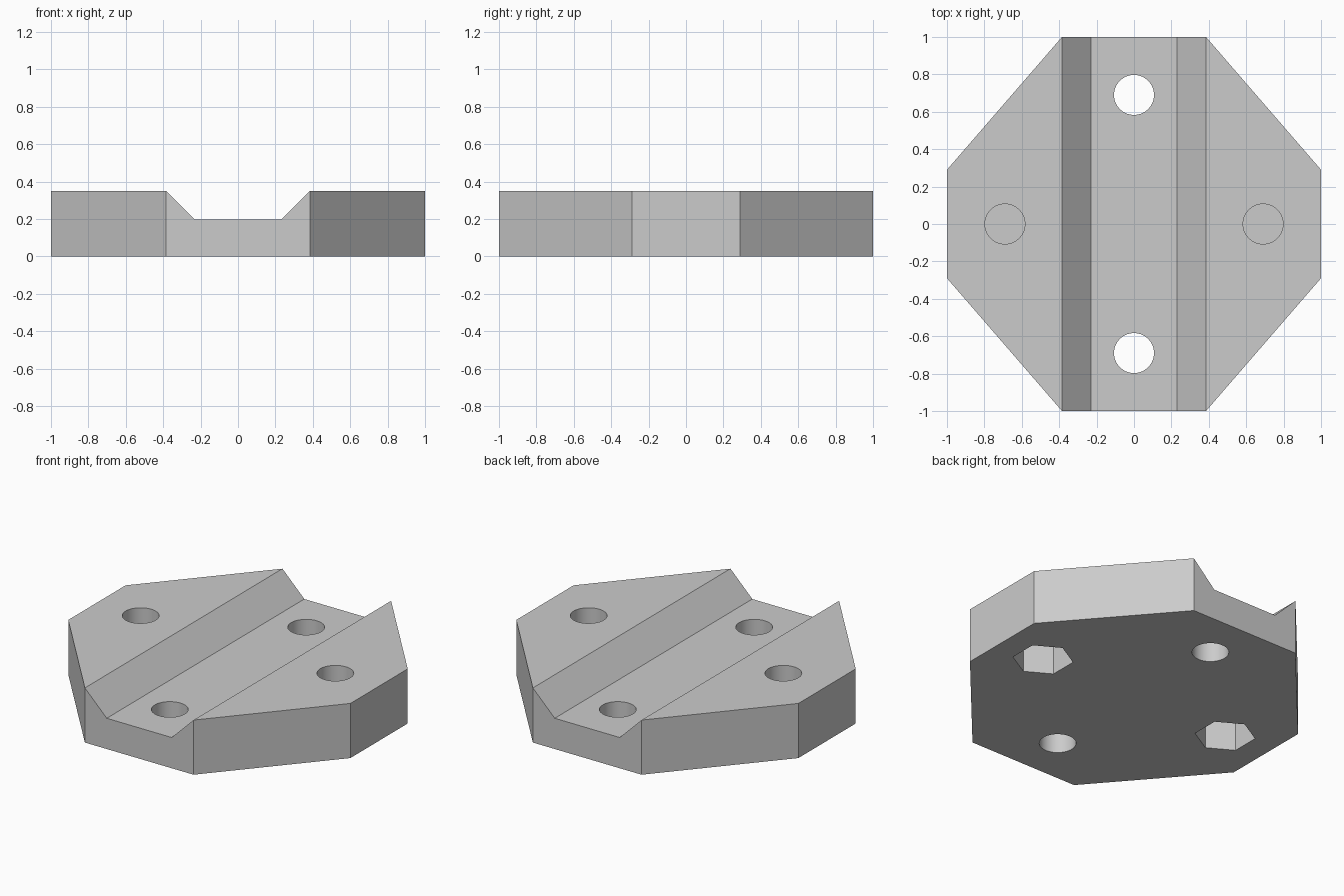
import bpy
import bmesh
import math
from mathutils import Matrix

cube = bpy.data.objects.get("Cube")
if cube:
    bpy.data.objects.remove(cube, do_unlink=True)

HEIGHT, FLOOR = 0.35, 0.197       # full height and groove floor
HOLE_OFFSET, HOLE_R, NUT_R = 0.69, 0.107, 0.177

grey = bpy.data.materials.new("light_grey")
grey.use_nodes = True
colour = (0.6, 0.6, 0.6, 1)
grey.diffuse_color = colour
grey.node_tree.nodes["Principled BSDF"].inputs["Base Color"].default_value = colour


def prism(name, outline, direction):
    """Extrude a closed outline of 3D points along a direction."""
    bm = bmesh.new()
    face = bm.faces.new([bm.verts.new(p) for p in outline])
    moved = bmesh.ops.extrude_face_region(bm, geom=[face])["geom"]
    bmesh.ops.translate(bm, vec=direction,
                        verts=[v for v in moved if isinstance(v, bmesh.types.BMVert)])
    bmesh.ops.recalc_face_normals(bm, faces=bm.faces)
    mesh = bpy.data.meshes.new(name)
    bm.to_mesh(mesh)
    bm.free()
    mesh.materials.append(grey)
    obj = bpy.data.objects.new(name, mesh)
    bpy.context.collection.objects.link(obj)
    return obj


def bore(name, x, y, z0, z1, radius, sides):
    """Vertical cutter with its first corner half a step off the x axis."""
    step = math.tau / sides
    ring = [(x + radius * math.cos((i + 0.5) * step),
             y + radius * math.sin((i + 0.5) * step), z0) for i in range(sides)]
    return prism(name, ring, (0, 0, z1 - z0))


# Eight-sided plate
quarter = [(1, 0.29), (0.385, 1)]
half = quarter + [(-x, y) for x, y in reversed(quarter)]
outline = half + [(-x, -y) for x, y in half]
plate = prism("mounting_plate", [(x, y, 0) for x, y in outline], (0, 0, HEIGHT))

# Groove with sloping sides, running front to back
side = [(0.23, FLOOR), (0.385, HEIGHT), (0.486, 0.45)]
profile = side + [(-x, z) for x, z in reversed(side)]
cutters = [prism("groove_cutter", [(x, -1.2, z) for x, z in profile], (0, 2.4, 0))]

# Through holes in the groove; blind holes over hexagonal nut pockets at the sides
for s in (-1, 1):
    cutters += [
        bore("through_hole_cutter", 0, s * HOLE_OFFSET, -0.1, 0.5, HOLE_R, 48),
        bore("blind_hole_cutter", s * HOLE_OFFSET, 0, 0.205, 0.5, HOLE_R, 48),
        bore("nut_pocket_cutter", s * HOLE_OFFSET, 0, -0.1, 0.19, NUT_R, 6),
    ]

bpy.ops.object.select_all(action="DESELECT")
bpy.context.view_layer.objects.active = plate
plate.select_set(True)
for cutter in cutters:
    cutter.hide_render = True
    mod = plate.modifiers.new("cut", "BOOLEAN")
    mod.operation, mod.solver, mod.object = "DIFFERENCE", "EXACT", cutter
    bpy.ops.object.modifier_apply(modifier=mod.name)
    bpy.data.objects.remove(cutter, do_unlink=True)

# Round the hole walls, keep every other edge crisp
bpy.ops.object.shade_smooth_by_angle(angle=math.radians(30))
